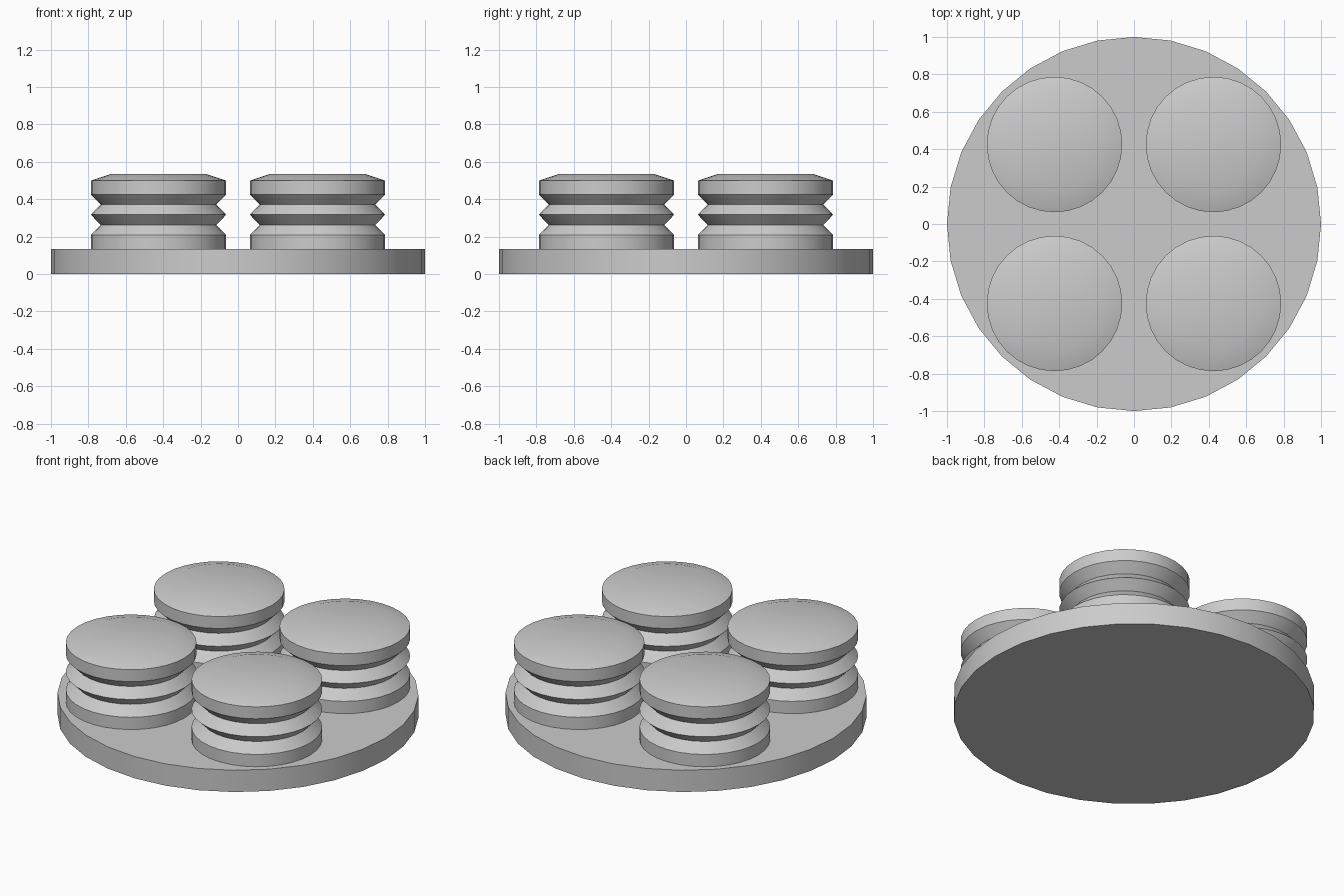
import bpy, bmesh, math

if "Cube" in bpy.data.objects:
    bpy.data.objects.remove(bpy.data.objects["Cube"])

gray = bpy.data.materials.new("light_gray")
gray.diffuse_color = (0.6, 0.6, 0.6, 1)
gray.use_nodes = True
gray.node_tree.nodes["Principled BSDF"].inputs["Base Color"].default_value = gray.diffuse_color


def lathe(name, profile, location, segments=32):
    """Closed solid of revolution from (radius, height) points."""
    bm = bmesh.new()
    rings = [[bm.verts.new((r * math.cos(2 * math.pi * i / segments),
                            r * math.sin(2 * math.pi * i / segments), z))
              for i in range(segments)] for r, z in profile]
    for low, high in zip(rings, rings[1:]):
        for i in range(segments):
            j = (i + 1) % segments
            bm.faces.new((low[i], low[j], high[j], high[i]))
    bm.faces.new(rings[0][::-1])
    bm.faces.new(rings[-1])
    mesh = bpy.data.meshes.new(name)
    bm.to_mesh(mesh)
    bm.free()
    mesh.materials.append(gray)
    obj = bpy.data.objects.new(name, mesh)
    obj.location = location
    bpy.context.collection.objects.link(obj)
    bpy.ops.object.select_all(action='DESELECT')
    obj.select_set(True)
    bpy.context.view_layer.objects.active = obj
    bpy.ops.object.shade_smooth_by_angle(angle=math.radians(30))
    return obj


# Round base plate
BASE_TOP = 0.133
lathe("base_plate", [(1, 0), (1, BASE_TOP)], (0, 0, 0))

# Four bellows cups: collar, two pleats, rim and chamfered cap
R, NECK = 0.362, 0.309
bellows = [(R, BASE_TOP), (R, 0.208), (NECK, 0.263), (R, 0.317),
           (NECK, 0.372), (R, 0.426), (R, 0.499), (0.255, 0.535)]
for side, x in (("left", -0.425), ("right", 0.425)):
    for end, y in (("front", -0.425), ("back", 0.425)):
        lathe(f"bellows_{end}_{side}", bellows, (x, y, 0))
